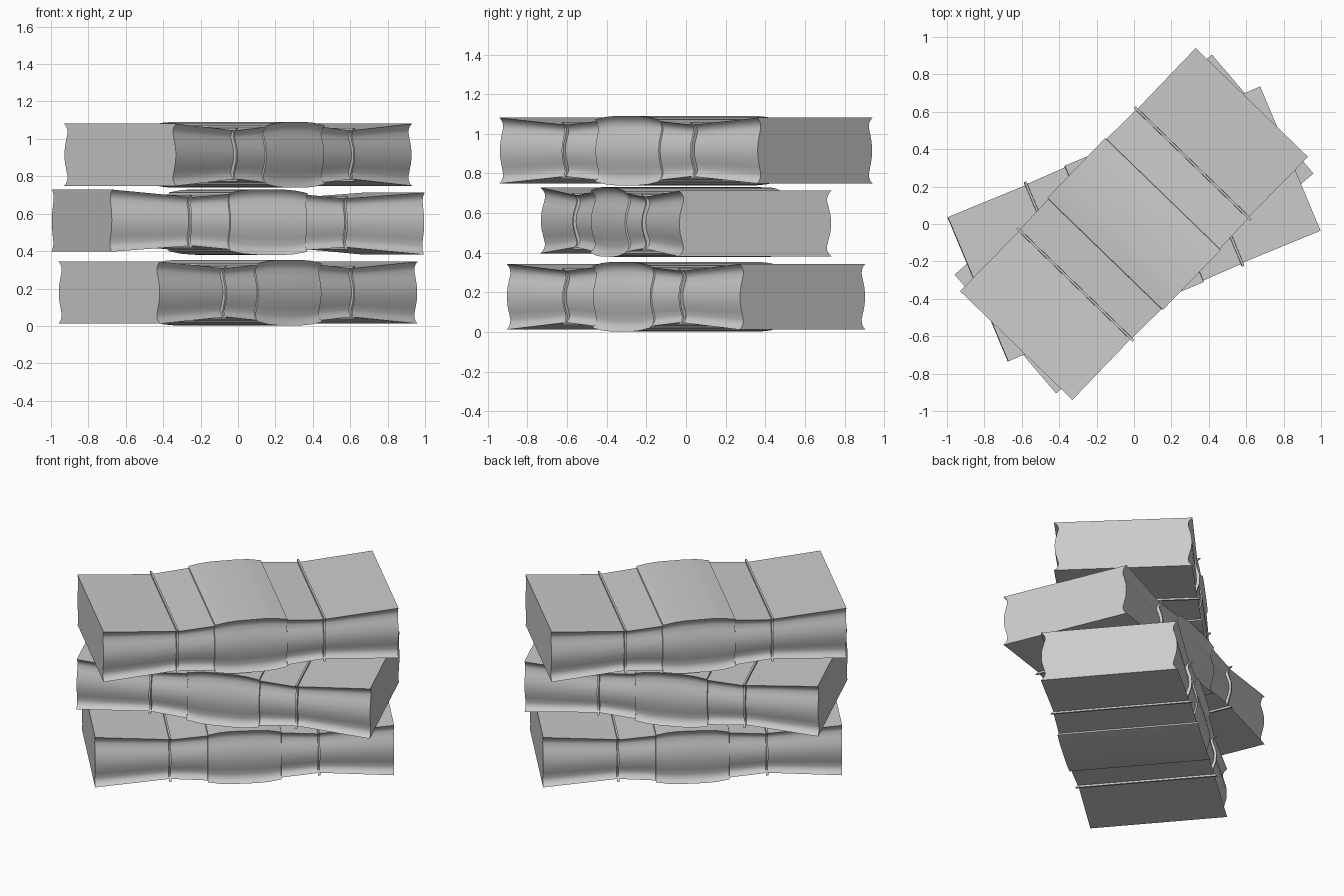
import bpy, bmesh, math
from mathutils import Matrix

cube = bpy.data.objects.get("Cube")
if cube:
    bpy.data.objects.remove(cube, do_unlink=True)

# Single plain grey
grey = bpy.data.materials.new("plain grey")
grey.use_nodes = True
COLOR = (0.6, 0.6, 0.6, 1)
grey.diffuse_color = COLOR
grey.node_tree.nodes["Principled BSDF"].inputs["Base Color"].default_value = COLOR

# Rippled side: (relative height, inset), upper half only
RIPPLE = [(1, 0), (.92, .015), (.82, .024), (.7, .026), (.5, .017), (.25, .006), (0, .003)]

# Half of the length: (distance from centre, half width, half height)
STATIONS = [
    (.08, .43, .175), (.15, .43, .17), (.222, .43, .157),   # swollen middle
    (.224, .422, .148), (.444, .418, .13),                  # neck
    (.445, .433, .142), (.457, .433, .142),                 # raised seam
    (.458, .415, .131), (.905, .418, .166),                 # flared end
]
RINGS = [(-s, w, h) for s, w, h in reversed(STATIONS)] + STATIONS


def section(half_width, half_height):
    """Closed cross-section with flat top and bottom and rippled sides."""
    side = RIPPLE + [(-r, i) for r, i in reversed(RIPPLE[:-1])]
    right = [(half_width - i, r * half_height) for r, i in side]
    return right + [(-y, z) for y, z in reversed(right)]


def make_block(name, angle, tilt, height):
    bm = bmesh.new()
    loops = []
    for s, w, h in RINGS:
        loops.append([bm.verts.new((s, y, z)) for y, z in section(w, h)])
    n = len(loops[0])
    for a, b in zip(loops, loops[1:]):
        for i in range(n):
            j = (i + 1) % n
            bm.faces.new((a[i], a[j], b[j], b[i]))
    bm.faces.new(loops[0])
    bm.faces.new(loops[-1])
    bmesh.ops.recalc_face_normals(bm, faces=bm.faces)
    mesh = bpy.data.meshes.new(name)
    bm.to_mesh(mesh)
    bm.free()
    mesh.materials.append(grey)
    block = bpy.data.objects.new(name, mesh)
    bpy.context.collection.objects.link(block)
    block.matrix_world = (Matrix.Translation((0, 0, height))
                          @ Matrix.Rotation(math.radians(angle), 4, "Z")
                          @ Matrix.Rotation(math.radians(tilt), 4, "Y"))
    bpy.ops.object.select_all(action="DESELECT")
    block.select_set(True)
    bpy.context.view_layer.objects.active = block
    bpy.ops.object.shade_smooth_by_angle(angle=math.radians(30))


# Three stacked blocks, each turned differently
make_block("bottom_block", 40.5, 0, .178)
make_block("middle_block", 22.7, .5, .555)
make_block("top_block", 45.9, 0, .915)
